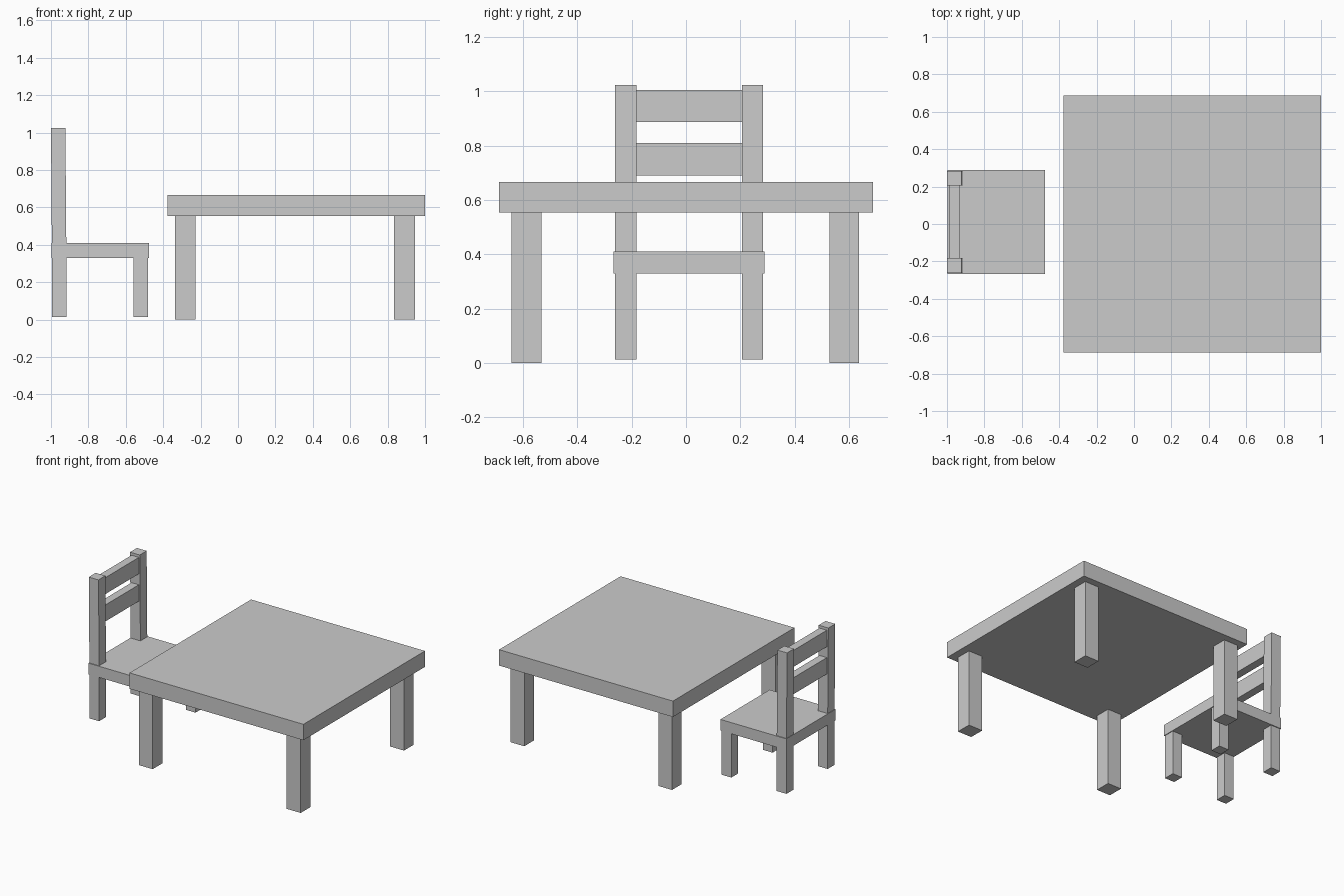
import bpy
import bmesh

if "Cube" in bpy.data.objects:
    bpy.data.objects.remove(bpy.data.objects["Cube"])


def box(name, x, y, z, lean=0.0):
    """Box from (min, max) ranges; lean shifts the top face along x."""
    bm = bmesh.new()
    bmesh.ops.create_cube(bm, size=1)
    for v in bm.verts:
        top = v.co.z > 0
        v.co = (x[v.co.x > 0] + (lean if top else 0), y[v.co.y > 0], z[top])
    mesh = bpy.data.meshes.new(name)
    bm.to_mesh(mesh)
    bm.free()
    obj = bpy.data.objects.new(name, mesh)
    bpy.context.collection.objects.link(obj)
    return obj


# Table: top slab and four square legs
box("table_top", (-0.378, 1.0), (-0.688, 0.688), (0.553, 0.667))
for end, x in (("left", (-0.336, -0.227)), ("right", (0.835, 0.946))):
    for side, y in (("front", (-0.642, -0.532)), ("back", (0.528, 0.638))):
        box(f"table_leg_{side}_{end}", x, y, (0.0, 0.553))

# Chair seat
box("chair_seat", (-0.998, -0.476), (-0.267, 0.290), (0.330, 0.410))

# Chair legs and slightly leaning back posts
for side, y in (("front", (-0.261, -0.183)), ("back", (0.206, 0.284))):
    box(f"chair_rear_leg_{side}", (-0.995, -0.918), y, (0.013, 0.330))
    box(f"chair_fore_leg_{side}", (-0.558, -0.481), y, (0.013, 0.330))
    box(f"chair_back_post_{side}", (-0.995, -0.918), y, (0.410, 1.024), lean=-0.005)

# Backrest slats between the posts
for name, z in (("lower", (0.691, 0.809)), ("upper", (0.887, 1.005))):
    box(f"chair_{name}_slat", (-0.988, -0.930), (-0.183, 0.206), z)
